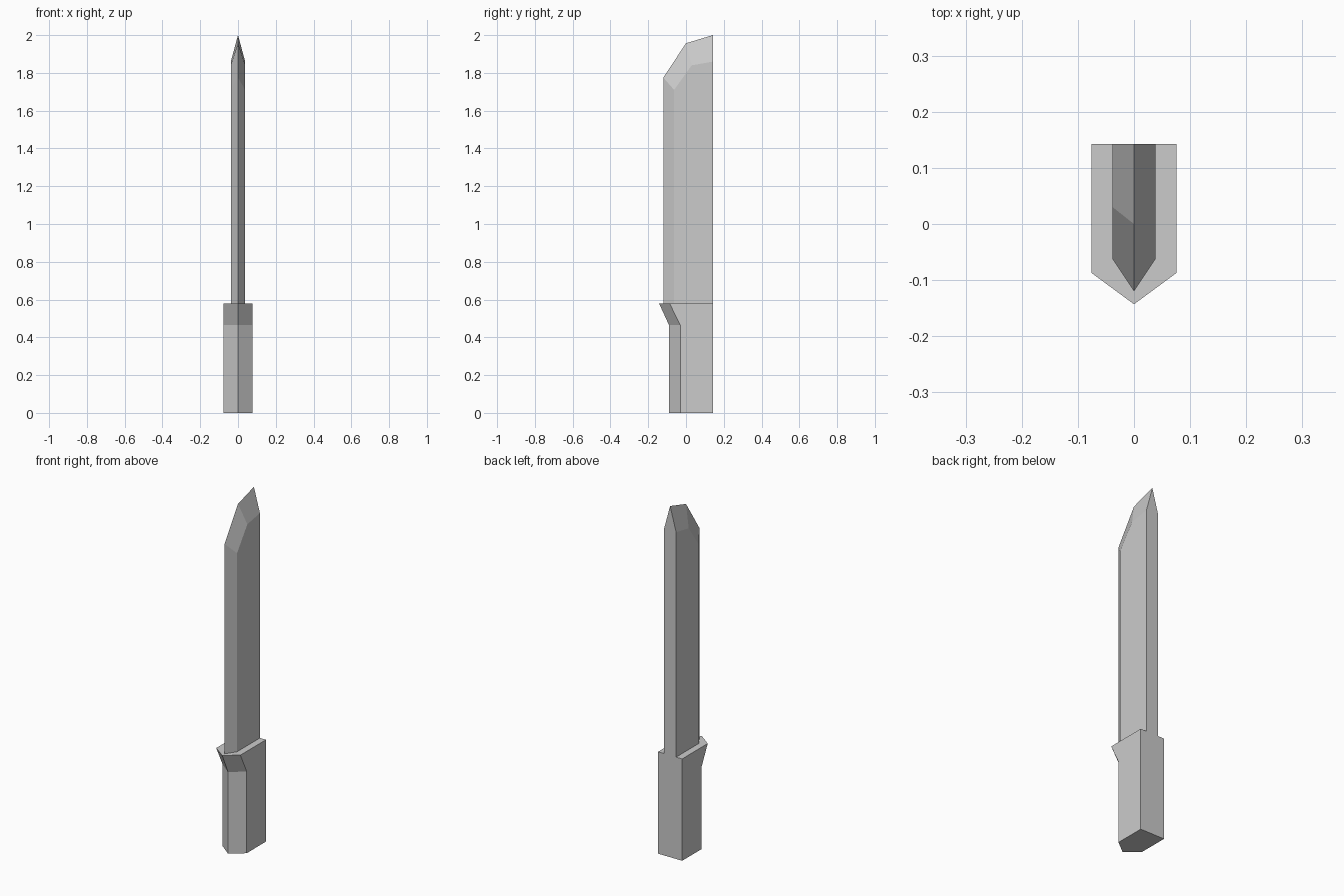
import bpy
import bmesh

cube = bpy.data.objects.get("Cube")
if cube:
    bpy.data.objects.remove(cube, do_unlink=True)

# One plain grey for the whole knife
GREY = (0.6, 0.6, 0.6, 1.0)
mat = bpy.data.materials.new("plain grey")
mat.use_nodes = True
mat.diffuse_color = GREY
mat.node_tree.nodes["Principled BSDF"].inputs["Base Color"].default_value = GREY

BACK = 0.143


def ring(bm, half, side, edge):
    """Pentagon section with the point at the front; side and edge are (y, z)."""
    z = side[1]
    pts = [(0, *edge), (half, *side), (half, BACK, z), (-half, BACK, z), (-half, *side)]
    return [bm.verts.new(p) for p in pts]


def bridge(bm, low, high):
    for i in range(len(low)):
        j = (i + 1) % len(low)
        bm.faces.new((low[i], low[j], high[j], high[i]))


def finish(bm, name):
    bmesh.ops.recalc_face_normals(bm, faces=bm.faces)
    mesh = bpy.data.meshes.new(name)
    bm.to_mesh(mesh)
    bm.free()
    mesh.materials.append(mat)
    obj = bpy.data.objects.new(name, mesh)
    bpy.context.collection.objects.link(obj)


# Handle: straight grip with a flared guard at the top
bm = bmesh.new()
sections = [(-0.03, -0.09, 0.0), (-0.03, -0.09, 0.465), (-0.087, -0.143, 0.58)]
rings = [ring(bm, 0.076, (s, z), (e, z)) for s, e, z in sections]
for low, high in zip(rings, rings[1:]):
    bridge(bm, low, high)
bm.faces.new(rings[0])
bm.faces.new(rings[-1])
finish(bm, "handle")

# Blade: pointed section rising to a sloped, ridged tip
bm = bmesh.new()
HALF = 0.038
base = ring(bm, HALF, (-0.063, 0.58), (-0.12, 0.58))
ridge = [bm.verts.new((0, y, z)) for y, z in ((-0.12, 1.775), (0.0, 1.957), (BACK, 2.0))]
shoulder = ((-0.063, 1.71), (0.03, 1.84), (BACK, 1.86))
edges = {s: [bm.verts.new((s * HALF, y, z)) for y, z in shoulder] for s in (1, -1)}
for s, front, back in ((1, base[1], base[2]), (-1, base[4], base[3])):
    side = edges[s]
    bm.faces.new((base[0], front, side[0], ridge[0]))
    bm.faces.new((front, back, side[2], side[1], side[0]))
    for i in range(2):
        bm.faces.new((ridge[i], side[i], side[i + 1], ridge[i + 1]))
bm.faces.new((base[2], base[3], edges[-1][2], ridge[2], edges[1][2]))
bm.faces.new(base)
finish(bm, "blade")
